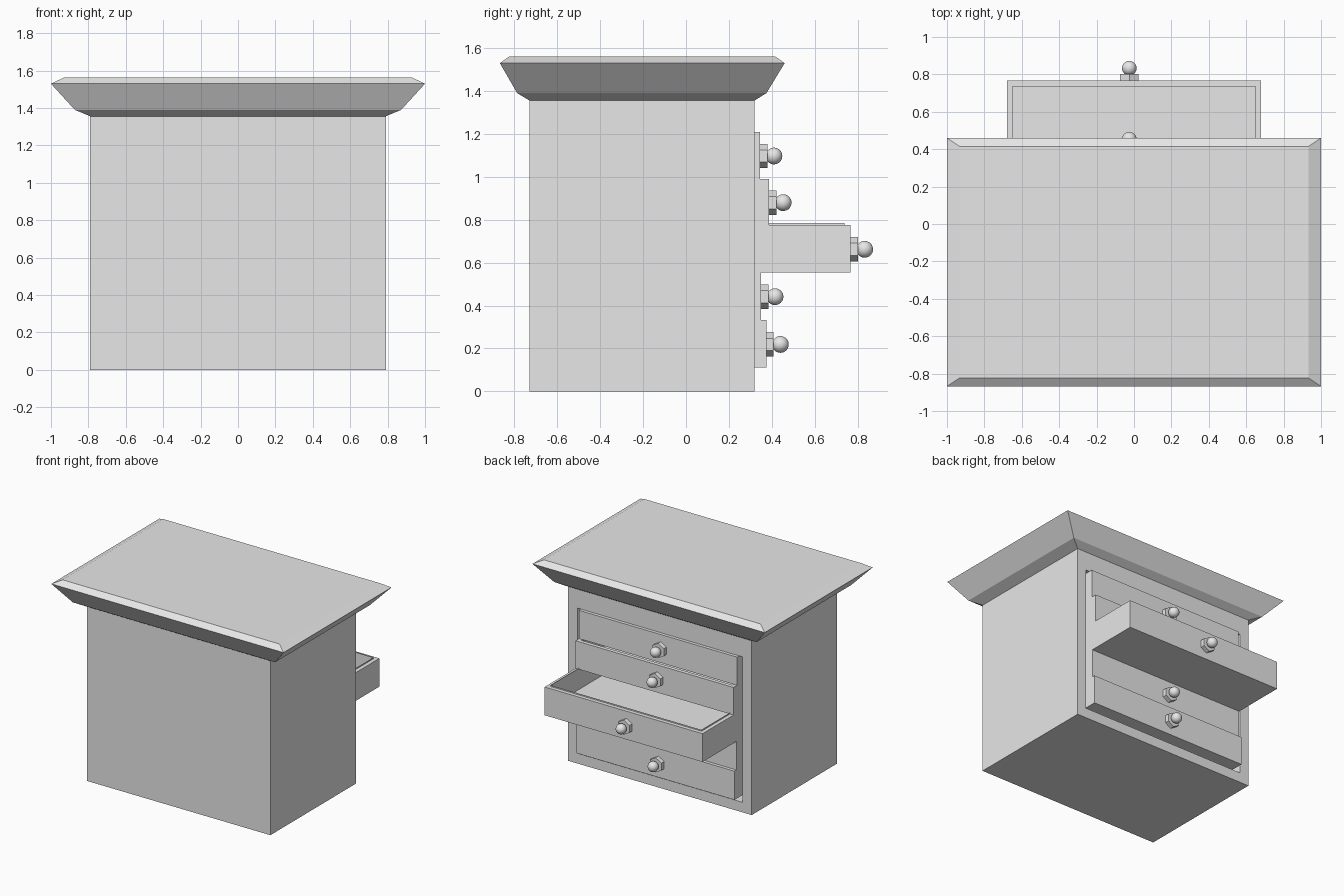
import bpy
import bmesh
import math
from mathutils import Vector, Matrix

cube = bpy.data.objects.get("Cube")
if cube:
    bpy.data.objects.remove(cube, do_unlink=True)

grey = bpy.data.materials.new("light_grey")
grey.use_nodes = True
grey.diffuse_color = (0.8, 0.8, 0.8, 1)
grey.node_tree.nodes["Principled BSDF"].inputs["Base Color"].default_value = grey.diffuse_color


def finish(name, bm):
    bmesh.ops.recalc_face_normals(bm, faces=bm.faces[:])
    mesh = bpy.data.meshes.new(name)
    bm.to_mesh(mesh)
    bm.free()
    mesh.materials.append(grey)
    obj = bpy.data.objects.new(name, mesh)
    bpy.context.collection.objects.link(obj)
    return obj


def box(low, high):
    bm = bmesh.new()
    low, high = Vector(low), Vector(high)
    bmesh.ops.create_cube(bm, size=1, matrix=Matrix.Translation((low + high) / 2)
                          @ Matrix.Diagonal((*(high - low), 1)))
    return bm


def facing(bm, direction):
    bm.normal_update()
    return max(bm.faces, key=lambda f: f.normal.dot(Vector(direction)))


def push(bm, face, offset):
    new = bmesh.ops.extrude_discrete_faces(bm, faces=[face])["faces"][0]
    bmesh.ops.translate(bm, verts=new.verts[:], vec=offset)
    return new


# Cabinet body with an open bay for the drawers
BAY_TOP = 1.21
bm = box((-0.79, -0.73, 0), (0.79, 0.32, 1.356))
bay = facing(bm, (0, 1, 0))
bmesh.ops.inset_region(bm, faces=[bay], thickness=0.11)
for v in bay.verts:
    v.co.z = min(v.co.z, BAY_TOP)
push(bm, bay, (0, -0.98, 0))
finish("cabinet_body", bm)

# Flared cornice: stacked rectangular rings (half width, back, front, height)
bm = bmesh.new()
rings = []
for hw, y0, y1, z in ((0.79, -0.73, 0.32, 1.356), (0.872, -0.787, 0.375, 1.39),
                      (1.0, -0.868, 0.46, 1.53), (0.933, -0.823, 0.415, 1.562)):
    rings.append([bm.verts.new(p) for p in
                  ((-hw, y0, z), (hw, y0, z), (hw, y1, z), (-hw, y1, z))])
for a, b in zip(rings, rings[1:]):
    for i in range(4):
        j = (i + 1) % 4
        bm.faces.new((a[i], a[j], b[j], b[i]))
bm.faces.new(rings[0])
bm.faces.new(rings[-1])
finish("cornice_top", bm)


def drawer(name, z0, z1, front, lip):
    # Open tray, with a thin raised liner when the drawer is pulled out
    bm = box((-0.68, -0.6, z0), (0.68, front, z1))
    top = facing(bm, (0, 0, 1))
    bmesh.ops.inset_region(bm, faces=[top], thickness=0.042)
    if lip:
        top = push(bm, top, (0, 0, lip))
        bmesh.ops.inset_region(bm, faces=[top], thickness=0.003)
    push(bm, top, (0, 0, -0.155 - lip))
    finish(name, bm)


def knob(name, z, front):
    # Hexagonal collar and round ball
    turn = Matrix.Rotation(math.pi / 2, 4, 'X') @ Matrix.Rotation(math.pi / 2, 4, 'Z')
    bm = bmesh.new()
    bmesh.ops.create_cone(bm, segments=6, radius1=0.057, radius2=0.057, depth=0.034,
                          cap_ends=True,
                          matrix=Matrix.Translation((-0.025, front + 0.017, z)) @ turn)
    # Keep a corner of the hexagon pointing up
    if max(v.co.z for v in bm.verts) - z < 0.055:
        bmesh.ops.rotate(bm, verts=bm.verts[:], cent=(-0.025, front, z),
                         matrix=Matrix.Rotation(math.pi / 6, 3, 'Y'))
    finish(name + "_collar", bm)
    bm = bmesh.new()
    bmesh.ops.create_uvsphere(bm, u_segments=32, v_segments=16, radius=0.039,
                              matrix=Matrix.Translation((-0.025, front + 0.065, z)) @ turn)
    for f in bm.faces:
        f.smooth = True
    finish(name + "_ball", bm)


# Five drawers, bottom to top, each pulled out by a different amount
names = ("bottom", "lower", "middle", "upper", "top")
fronts = (0.375, 0.35, 0.768, 0.388, 0.345)
heights = (0.11, 0.333, 0.555, 0.775, 0.99, BAY_TOP)
for i, (name, front) in enumerate(zip(names, fronts)):
    z0, z1 = heights[i], heights[i + 1]
    drawer(name + "_drawer", z0, z1, front, 0.01 if name == "middle" else 0)
    knob(name + "_knob", (z0 + z1) / 2 - 0.003, front)
